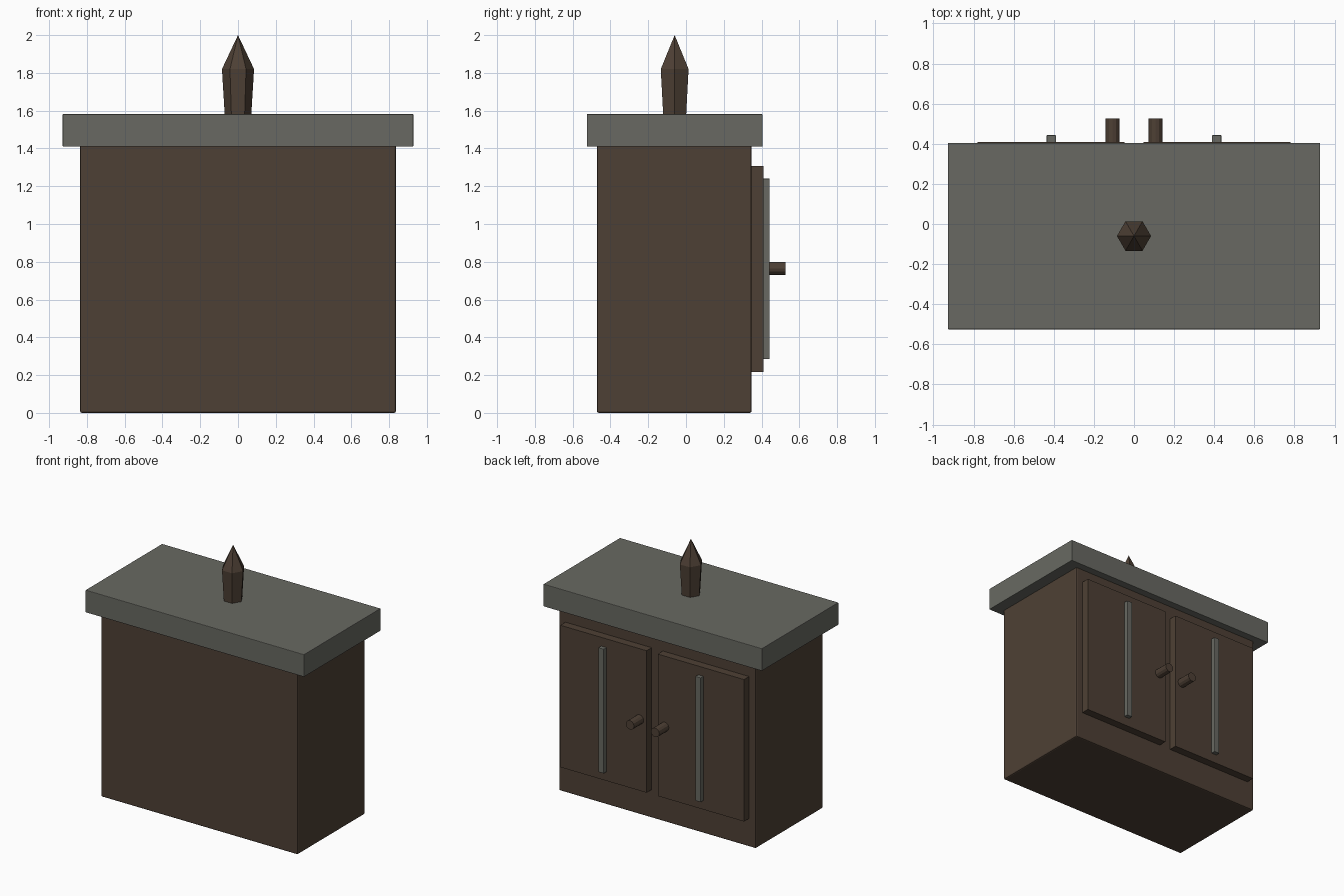
import bpy, bmesh, math
from mathutils import Matrix

if "Cube" in bpy.data.objects:
    bpy.data.objects.remove(bpy.data.objects["Cube"])


def material(name, rgb):
    m = bpy.data.materials.new(name)
    m.diffuse_color = (*rgb, 1)
    m.use_nodes = True
    m.node_tree.nodes["Principled BSDF"].inputs["Base Color"].default_value = m.diffuse_color
    return m


WOOD = material("dark_wood", (0.076, 0.051, 0.035))
STONE = material("grey_stone", (0.138, 0.141, 0.122))


def finish(name, bm, mat, bevel=0):
    bmesh.ops.recalc_face_normals(bm, faces=bm.faces)
    mesh = bpy.data.meshes.new(name)
    bm.to_mesh(mesh)
    bm.free()
    mesh.materials.append(mat)
    ob = bpy.data.objects.new(name, mesh)
    bpy.context.collection.objects.link(ob)
    if bevel:
        mod = ob.modifiers.new("edge_bevel", 'BEVEL')
        mod.width = bevel
        mod.segments = 2
    return ob


def box(name, x, y, z, mat, bevel=0):
    bm = bmesh.new()
    bmesh.ops.create_cube(bm, size=1)
    for v in bm.verts:
        v.co = [a + (b - a) * (c + 0.5) for (a, b), c in zip((x, y, z), v.co)]
    return finish(name, bm, mat, bevel)


# Cabinet body and overhanging top slab
box("cabinet_body", (-0.836, 0.836), (-0.472, 0.348), (0, 1.42), WOOD, 0.01)
box("top_slab", (-0.928, 0.928), (-0.525, 0.405), (1.41, 1.582), STONE, 0.004)

# Pair of doors, each with a vertical strip and a round knob
for side, s in (("left", -1), ("right", 1)):
    def span(a, b):
        return tuple(sorted((s * a, s * b)))
    box(side + "_door", span(0.048, 0.78), (0.34, 0.41), (0.217, 1.307), WOOD)
    box(side + "_door_strip", span(0.389, 0.435), (0.40, 0.443),
        (0.285, 1.24), STONE, 0.003)
    bm = bmesh.new()
    bmesh.ops.create_cone(
        bm, cap_ends=True, segments=12, radius1=0.035, radius2=0.035, depth=0.125,
        matrix=Matrix.Translation((s * 0.107, 0.4645, 0.765))
        @ Matrix.Rotation(math.pi / 2, 4, 'X'))
    finish(side + "_knob", bm, WOOD)

# Six-sided spike: flared shaft with a pointed tip
bm = bmesh.new()
rings = []
for r, z in ((0.07, 1.575), (0.085, 1.82)):
    rings.append([bm.verts.new((r * math.cos(k * math.pi / 3),
                                -0.06 + r * math.sin(k * math.pi / 3), z))
                  for k in range(6)])
tip = bm.verts.new((0, -0.06, 2.0))
bm.faces.new(rings[0])
for k in range(6):
    n = (k + 1) % 6
    bm.faces.new((rings[0][k], rings[0][n], rings[1][n], rings[1][k]))
    bm.faces.new((rings[1][k], rings[1][n], tip))
finish("top_spike", bm, WOOD)
